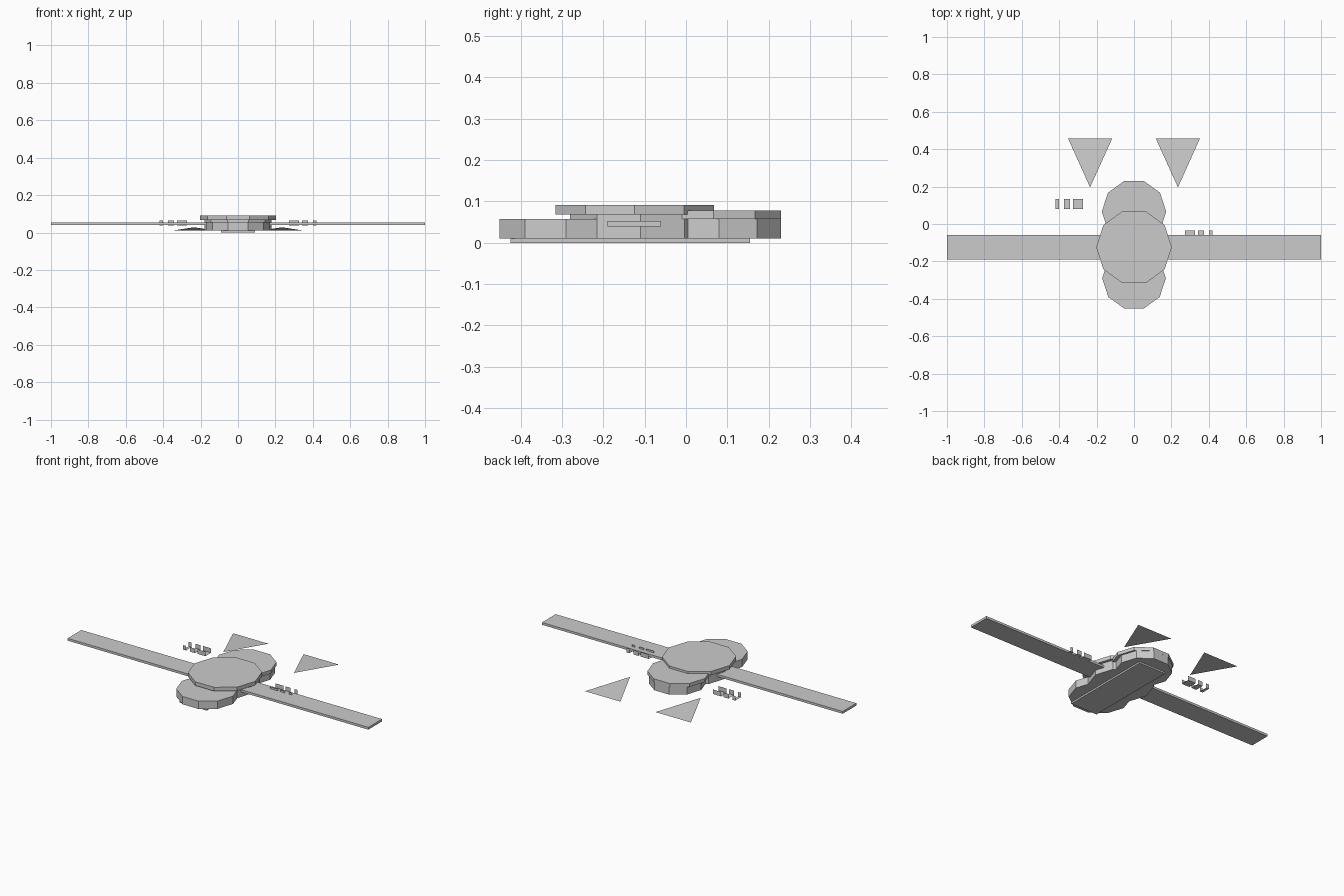
import bpy, math

if "Cube" in bpy.data.objects:
    bpy.data.objects.remove(bpy.data.objects["Cube"])


def mesh_object(name, verts, faces):
    me = bpy.data.meshes.new(name)
    me.from_pydata(verts, [], faces)
    me.update()
    ob = bpy.data.objects.new(name, me)
    bpy.context.collection.objects.link(ob)
    return ob


def box(name, x, y, z):
    # box between (min, max) pairs
    v = [(a, b, c) for c in z for a, b in
         ((x[0], y[0]), (x[1], y[0]), (x[1], y[1]), (x[0], y[1]))]
    f = [(3, 2, 1, 0), (4, 5, 6, 7)]
    f += [(i, (i + 1) % 4, (i + 1) % 4 + 4, i + 4) for i in range(4)]
    return mesh_object(name, v, f)


def disc(name, yc, r, z0, z1, n=10):
    # ten-sided slab with corners on the x axis
    v = [(r * math.cos(2 * math.pi * i / n), yc + r * math.sin(2 * math.pi * i / n), z)
         for z in (z0, z1) for i in range(n)]
    f = [tuple(reversed(range(n))), tuple(range(n, 2 * n))]
    f += [(i, (i + 1) % n, (i + 1) % n + n, i + n) for i in range(n)]
    return mesh_object(name, v, f)


# Hull: stacked ten-sided slabs on a base plate
disc("front_hull", -0.29, 0.17, 0.01, 0.057)
disc("middle_hull", -0.11, 0.18, 0.01, 0.068)
disc("top_deck", -0.124, 0.202, 0.068, 0.091)
disc("rear_hull", 0.08, 0.157, 0.01, 0.057)
disc("rear_deck", 0.066, 0.172, 0.057, 0.078)
box("base_plate", (-0.09, 0.09), (-0.425, 0.155), (0.0, 0.01))

# Long straight wing
box("wing", (-1.0, 1.0), (-0.19, -0.06), (0.039, 0.053))

# Tail fins: thin triangles sloping down to the back
for side, s in (("left", -1), ("right", 1)):
    v = [(s * 0.117, 0.456, 0.01), (s * 0.352, 0.456, 0.01), (s * 0.235, 0.196, 0.028)]
    mesh_object("tail_fin_" + side, v, [(0, 2, 1) if s < 0 else (0, 1, 2)])

# Open channels: a thin floor with a wall at the front and the back
spans = ((0.273, 0.327), (0.342, 0.375), (0.402, 0.421))
for side, s, y0, y1 in (("left", -1, 0.08, 0.133), ("right", 1, -0.088, -0.036)):
    for k, (a, b) in enumerate(spans):
        xa, xb = sorted((s * a, s * b))
        profile = ((y0, 0.064), (y0, 0.037), (y1, 0.037), (y1, 0.064))
        v = [(x, y, z) for y, z in profile for x in (xa, xb)]
        f = [(2 * i, 2 * i + 1, 2 * i + 3, 2 * i + 2) for i in range(3)]
        mesh_object("channel_%s_%d" % (side, k + 1), v, f)
